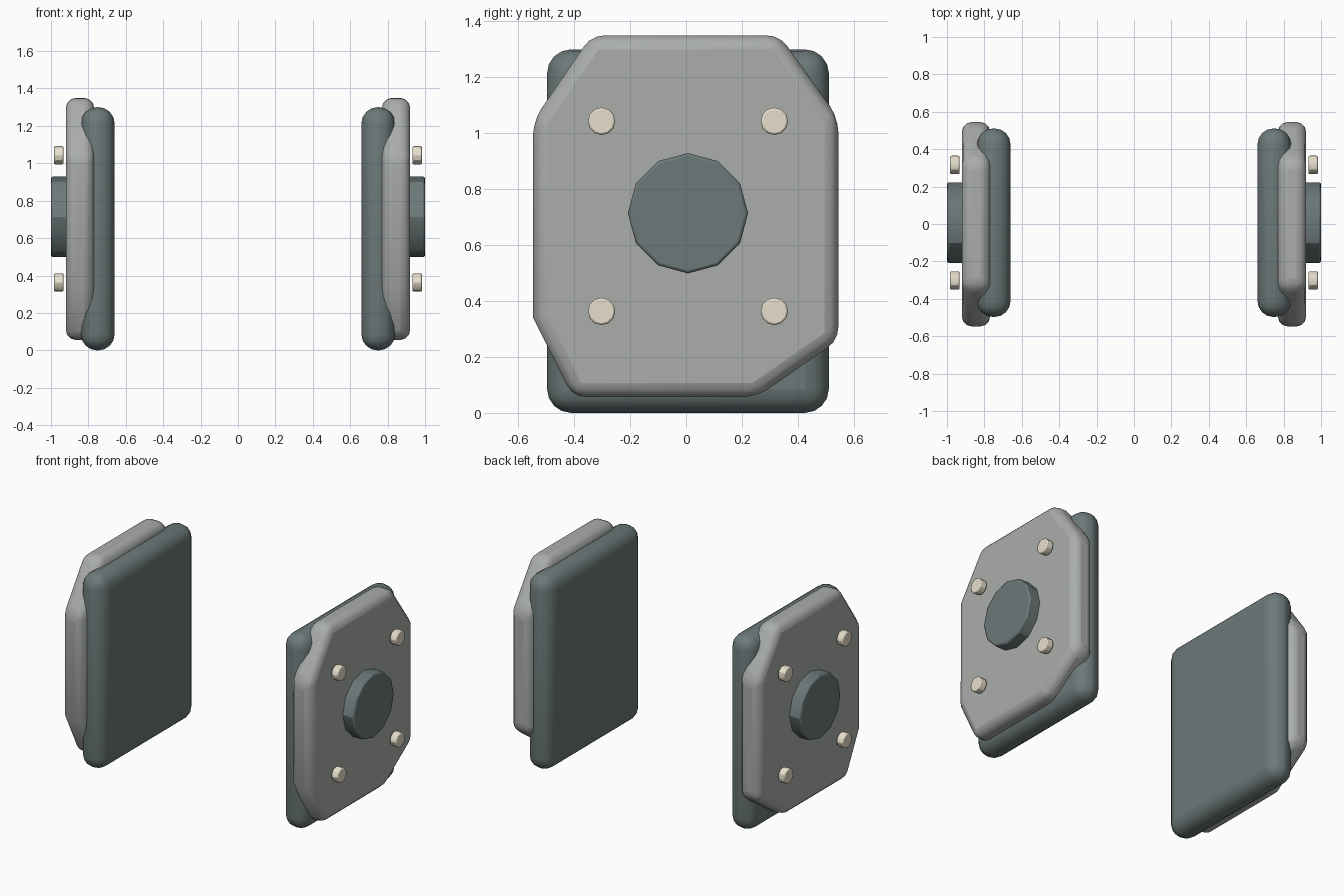
import bpy, bmesh, math

if "Cube" in bpy.data.objects:
    bpy.data.objects.remove(bpy.data.objects["Cube"])


def material(name, rgb):
    m = bpy.data.materials.new(name)
    m.diffuse_color = (*rgb, 1)
    m.use_nodes = True
    m.node_tree.nodes["Principled BSDF"].inputs["Base Color"].default_value = m.diffuse_color
    return m


DARK = material("dark_slate", (0.15, 0.19, 0.19))
GREY = material("light_grey", (0.40, 0.42, 0.40))
CREAM = material("cream", (0.80, 0.74, 0.60))


def slab(name, profile, x0, x1, bevel, segments, mat):
    """Extrude a (y, z) outline from x0 to x1, round it and mirror it across x = 0."""
    bm = bmesh.new()
    face = bm.faces.new([bm.verts.new((x0, y, z)) for y, z in profile])
    ext = bmesh.ops.extrude_face_region(bm, geom=[face])["geom"]
    for v in ext:
        if isinstance(v, bmesh.types.BMVert):
            v.co.x = x1
    bmesh.ops.recalc_face_normals(bm, faces=bm.faces)
    mesh = bpy.data.meshes.new(name)
    bm.to_mesh(mesh)
    bm.free()
    mesh.materials.append(mat)
    ob = bpy.data.objects.new(name, mesh)
    bpy.context.collection.objects.link(ob)
    b = ob.modifiers.new("bevel", 'BEVEL')
    b.width, b.segments = bevel, segments
    b.limit_method, b.angle_limit = 'ANGLE', math.radians(31)
    ob.modifiers.new("mirror", 'MIRROR')
    bpy.ops.object.select_all(action='DESELECT')
    ob.select_set(True)
    bpy.context.view_layer.objects.active = ob
    bpy.ops.object.shade_smooth_by_angle(angle=math.radians(30))
    return ob


def disc(y, z, r, n=12):
    return [(y + r * math.cos(2 * math.pi * i / n), z + r * math.sin(2 * math.pi * i / n))
            for i in range(n)]


# Rounded inner pads
slab("inner_pad", [(-0.497, 0), (0.511, 0), (0.511, 1.3), (-0.497, 1.3)],
     0.66, 0.84, 0.086, 4, DARK)

# Outer armour plates with uneven cut corners
slab("outer_plate", [(-0.405, 0.056), (0.252, 0.056), (0.545, 0.26), (0.545, 1.055),
                     (0.335, 1.35), (-0.338, 1.35), (-0.547, 1.045), (-0.547, 0.341)],
     0.77, 0.92, 0.05, 3, GREY)

# Central hubs
slab("hub", disc(0.007, 0.714, 0.215), 0.90, 1.0, 0.01, 2, DARK)

# Bolts around each hub
for i, (y, z) in enumerate((y, z) for y in (-0.302, 0.316) for z in (0.363, 1.043)):
    slab(f"bolt_{i + 1}", disc(y, z, 0.049), 0.933, 0.983, 0.007, 2, CREAM)
